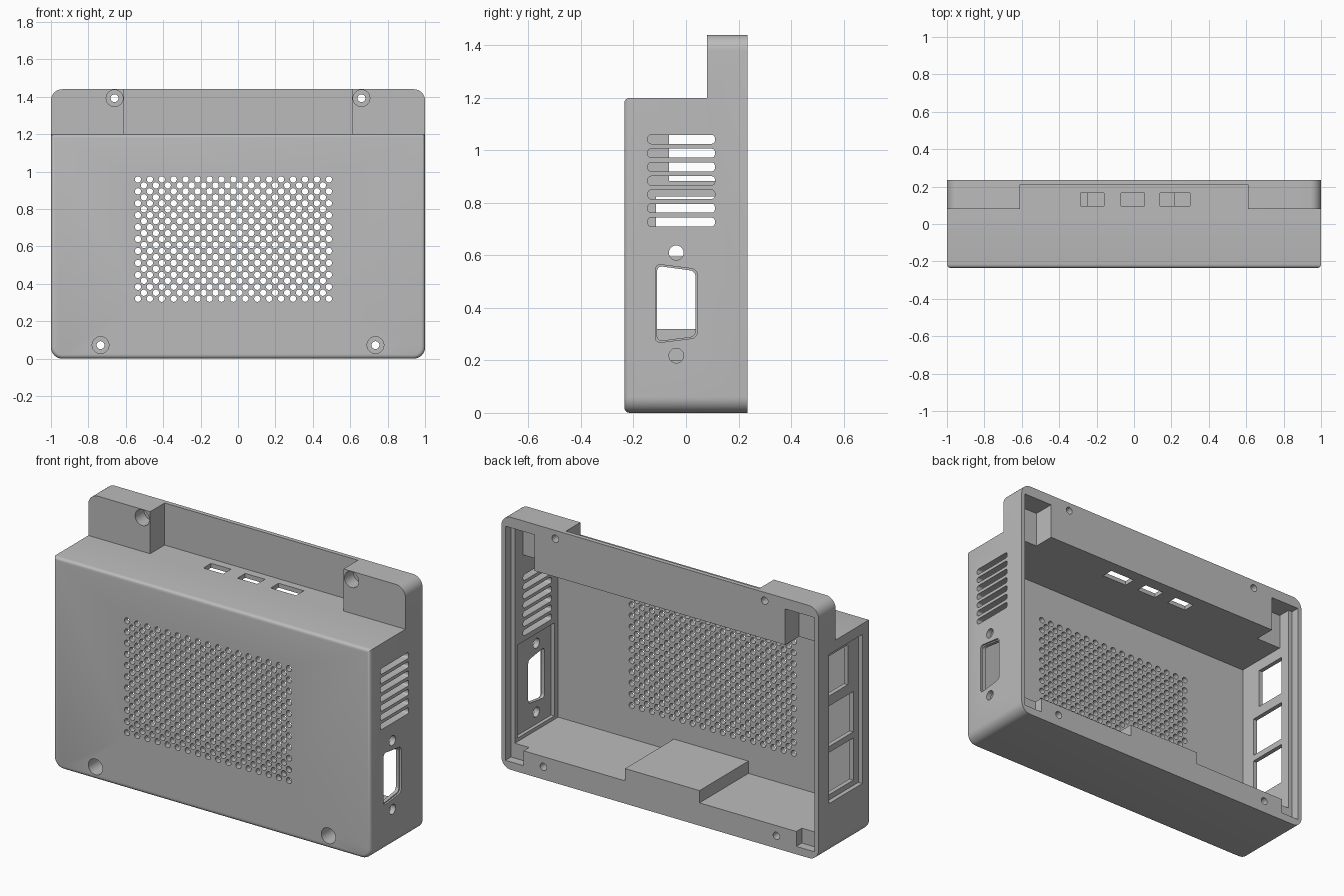
import bpy, bmesh, math
from mathutils import Vector

if "Cube" in bpy.data.objects:
    bpy.data.objects.remove(bpy.data.objects["Cube"])

grey = bpy.data.materials.new("plain grey")
grey.diffuse_color = (0.5, 0.5, 0.5, 1)
grey.use_nodes = True
grey.node_tree.nodes["Principled BSDF"].inputs["Base Color"].default_value = grey.diffuse_color


def rounded(pts, r, seg=6):
    """Round the corners of a polygon; r is one radius or one per corner."""
    out, n = [], len(pts)
    rs = r if isinstance(r, (list, tuple)) else [r] * n
    for i, c in enumerate(pts):
        p = Vector(c)
        if rs[i] == 0:
            out.append(p)
            continue
        u = (Vector(pts[i - 1]) - p).normalized() * rs[i]
        v = (Vector(pts[(i + 1) % n]) - p).normalized() * rs[i]
        for k in range(seg + 1):
            t = math.pi / 2 * k / seg
            out.append(p + u * (1 - math.sin(t)) + v * (1 - math.cos(t)))
    return out


def rect(a0, a1, b0, b1):
    return [(a0, b0), (a1, b0), (a1, b1), (a0, b1)]


def circle(a, b, r, n=24):
    return [(a + r * math.cos(2 * math.pi * k / n),
             b + r * math.sin(2 * math.pi * k / n)) for k in range(n)]


def box(x0, x1, y0, y1, z0, z1):
    return rect(x0, x1, z0, z1), 'y', y0, y1


def make(name, prisms):
    """One object from (outline, axis, start, end) prisms."""
    bm = bmesh.new()
    for pts, axis, a, b in prisms:
        rings = []
        for d in (a, b):
            rings.append([bm.verts.new({'x': (d, p[0], p[1]),
                                        'y': (p[0], d, p[1]),
                                        'z': (p[0], p[1], d)}[axis]) for p in pts])
        n = len(pts)
        bm.faces.new(rings[0])
        bm.faces.new(rings[1][::-1])
        for i in range(n):
            j = (i + 1) % n
            bm.faces.new((rings[0][j], rings[0][i], rings[1][i], rings[1][j]))
    bmesh.ops.recalc_face_normals(bm, faces=bm.faces)
    me = bpy.data.meshes.new(name)
    bm.to_mesh(me)
    bm.free()
    me.materials.append(grey)
    ob = bpy.data.objects.new(name, me)
    bpy.context.collection.objects.link(ob)
    return ob


def cut(target, prisms):
    """Subtract a group of prisms that do not touch one another."""
    tool = make("cutter", prisms)
    tool.hide_render = True
    mod = target.modifiers.new("cut", 'BOOLEAN')
    mod.operation, mod.object, mod.solver = 'DIFFERENCE', tool, 'MANIFOLD'
    bpy.context.view_layer.objects.active = target
    bpy.ops.object.modifier_apply(modifier=mod.name)
    bpy.data.objects.remove(tool)


# Case block with a stepped top: mounting lugs at the sides, thin plate between
case = make("case", [(rounded(rect(-1, 1, 0, 1.44), 0.06, 8), 'y', -0.235, 0.235)])
cut(case, [box(-1.1, 1.1, -0.4, 0.08, 1.2, 1.6)])
cut(case, [box(-0.61, 0.61, -0.4, 0.21, 1.2, 1.6)])

# Soft edge around the front face
bm = bmesh.new()
bm.from_mesh(case.data)
edge = [e for e in bm.edges if all(v.co.y < -0.234 for v in e.verts)
        and len({f.normal.y < -0.9 for f in e.link_faces}) == 2]
bmesh.ops.bevel(bm, geom=edge, offset=0.02, segments=4, profile=0.5, affect='EDGES')
bm.to_mesh(case.data)
bm.free()

# Hollow inside, open at the back
cut(case, [box(-0.95, 0.95, -0.205, 0.3, 0.13, 1.175)])
sides = (-1, 1)


def mirrored(x0, x1, *rest):
    return [box(min(s * x0, s * x1), max(s * x0, s * x1), *rest) for s in sides]


cut(case, mirrored(0.79, 0.95, 0.11, 0.3, 1.1, 1.38))     # lug pockets
cut(case, mirrored(0.86, 0.975, 0.185, 0.3, 0.045, 1.38))  # rear rebate

# Screw holes with deep counterbores
screws = [(s * x, z) for s in sides for x, z in ((0.66, 1.392), (0.735, 0.072))]
cut(case, [(circle(x, z, 0.045), 'y', -0.5, 0.16) for x, z in screws])
cut(case, [(circle(x, z, 0.021), 'y', 0.1, 0.5) for x, z in screws])

# Staggered vent grid in the front
p = 0.0638
vents = [(-0.535 + p * i, 0.32 + p * j) for j in range(11) for i in range(17)]
vents += [(-0.535 + p * (i + .5), 0.32 + p * (j + .5)) for j in range(10) for i in range(16)]
cut(case, [(circle(x, z, 0.0168, 16), 'y', -0.3, -0.15) for x, z in vents])

# Right side: inner panel recess, vent slots, connector window and its screws
cut(case, [box(0.9, 0.97, -0.17, 0.16, 0.15, 0.68)])
right = [(rounded(rect(-0.145, 0.11, z - 0.017, z + 0.017), 0.012, 4), 'x', 0.9, 1.1)
         for z in [0.727 + 0.0525 * k for k in range(7)]]
right += [(circle(-0.037, z, 0.028), 'x', 0.9, 1.1) for z in (0.218, 0.61)]
right.append((rounded([(-0.11, 0.273), (0.036, 0.292), (0.036, 0.54), (-0.11, 0.56)],
                      0.02), 'x', 0.9, 1.1))
cut(case, right)
cut(case, [(rounded([(-0.117, 0.266), (0.043, 0.286), (0.043, 0.547), (-0.117, 0.567)],
                    0.022), 'x', 0.99, 1.1)])

# Left side: shallow outer recess with three ports
cut(case, [box(-1.1, -0.975, -0.16, 0.14, 0.29, 1.14)])
cut(case, [box(-1.1, -0.9, y0, 0.125, z0, z1) for y0, z0, z1 in
           ((-0.115, 0.32, 0.56), (-0.115, 0.595, 0.825), (-0.065, 0.883, 1.11))])

# Slots in the top ledge
cut(case, [box(x0, x1, 0.095, 0.165, 1.1, 1.3) for x0, x1 in
           ((-0.285, -0.16), (-0.07, 0.055), (0.14, 0.3))])

# Raised support slab on the floor
slab = make("floor_slab", [box(-0.25, 0.22, -0.21, 0.235, 0.125, 0.2)])

bpy.ops.object.select_all(action='DESELECT')
case.select_set(True)
bpy.context.view_layer.objects.active = case
bpy.ops.object.shade_smooth_by_angle(angle=math.radians(30))
